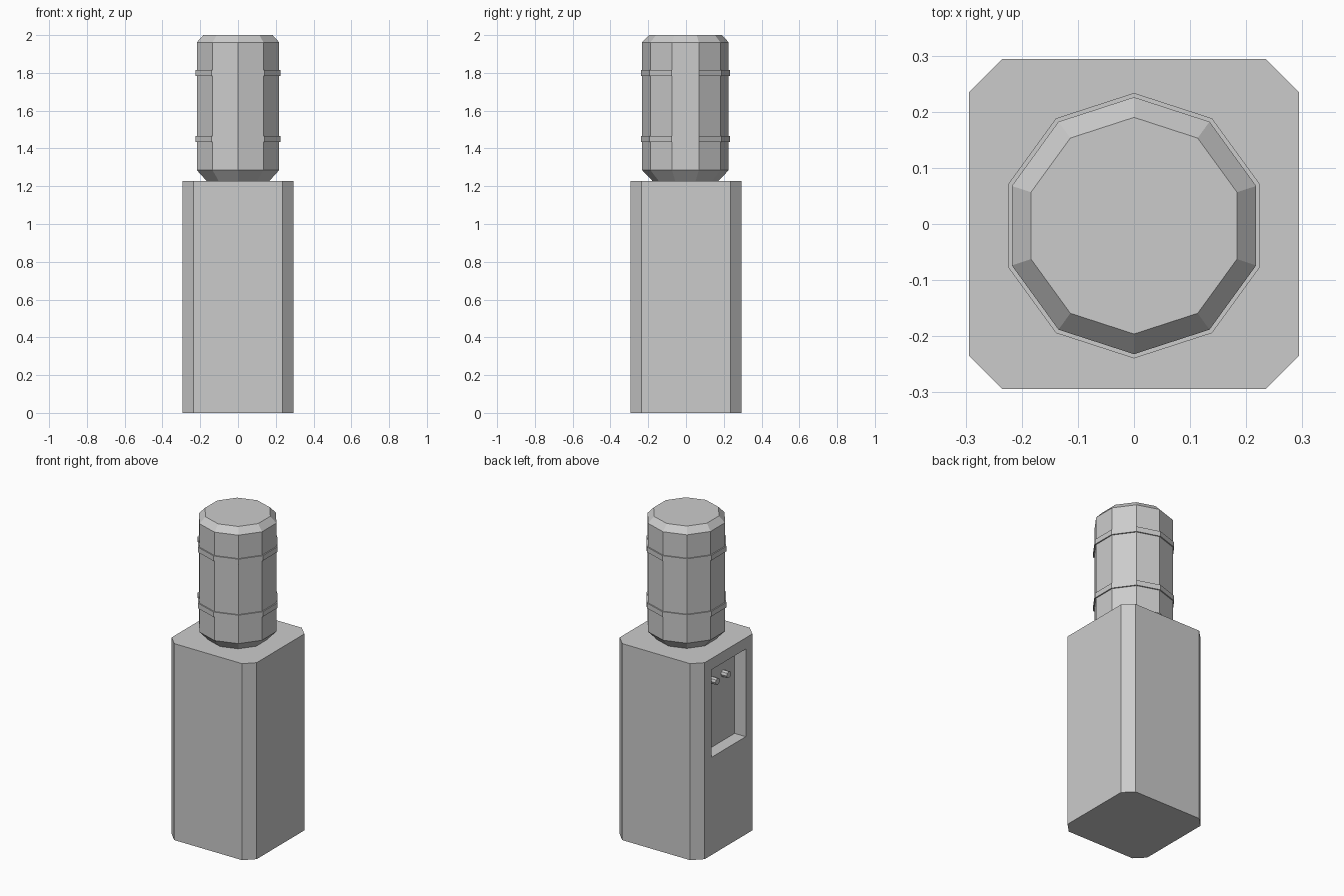
import bpy, bmesh, math

if "Cube" in bpy.data.objects:
    bpy.data.objects.remove(bpy.data.objects["Cube"])

BOTTLE_Y = -0.003


def make_object(name, bm):
    bmesh.ops.recalc_face_normals(bm, faces=bm.faces)
    mesh = bpy.data.meshes.new(name)
    bm.to_mesh(mesh)
    bm.free()
    ob = bpy.data.objects.new(name, mesh)
    bpy.context.collection.objects.link(ob)
    return ob


def loft(name, rings):
    """Join equal-length rings of points into a capped solid."""
    bm = bmesh.new()
    loops = [[bm.verts.new(p) for p in ring] for ring in rings]
    n = len(loops[0])
    for a, b in zip(loops, loops[1:]):
        for i in range(n):
            j = (i + 1) % n
            bm.faces.new((a[i], a[j], b[j], b[i]))
    bm.faces.new(loops[0][::-1])
    bm.faces.new(loops[-1])
    return make_object(name, bm)


def decagon(r, z):
    return [(r * math.sin(i * math.tau / 10),
             BOTTLE_Y + r * math.cos(i * math.tau / 10), z) for i in range(10)]


# Cabinet: square column with chamfered upright corners
H, C = 0.294, 0.235
outline = [(-C, -H), (C, -H), (H, -C), (H, C), (C, H), (-C, H), (-H, C), (-H, -C)]
cabinet = loft("cabinet", [[(x, y, z) for x, y in outline] for z in (0, 1.227)])

# Dispensing niche cut into the -x side
x0, x1, w = -0.4, -0.217, 0.17
cutter = loft("niche_cutter", [[(x0, -w, z), (x1, -w, z), (x1, w, z), (x0, w, z)]
                               for z in (0.61, 1.157)])
cutter.hide_render = True
mod = cabinet.modifiers.new("niche", 'BOOLEAN')
mod.operation, mod.solver, mod.object = 'DIFFERENCE', 'EXACT', cutter
bpy.context.view_layer.objects.active = cabinet
bpy.ops.object.modifier_apply(modifier=mod.name)
bpy.data.objects.remove(cutter)

# Taps on the niche's back wall
for side, y in (("left", 0.055), ("right", -0.055)):
    loft("tap_" + side,
         [[(x, y + 0.021 * math.cos(i * math.tau / 8),
            1.03 + 0.021 * math.sin(i * math.tau / 8)) for i in range(8)]
          for x in (x1 + 0.005, x1 - 0.04)])

# Ten-sided bottle
loft("bottle", [decagon(r, z) for r, z in
                ((0.172, 1.225), (0.229, 1.285), (0.229, 1.962), (0.193, 2.0))])

# Raised bands around the bottle
for name, z in (("lower_band", 1.45), ("upper_band", 1.80)):
    bm = bmesh.new()
    section = ((0.226, -0.016), (0.2365, -0.016), (0.2365, 0.016), (0.226, 0.016))
    loops = [[bm.verts.new(p) for p in decagon(r, z + dz)] for r, dz in section]
    for k in range(4):
        a, b = loops[k], loops[(k + 1) % 4]
        for i in range(10):
            j = (i + 1) % 10
            bm.faces.new((a[i], a[j], b[j], b[i]))
    make_object(name, bm)
